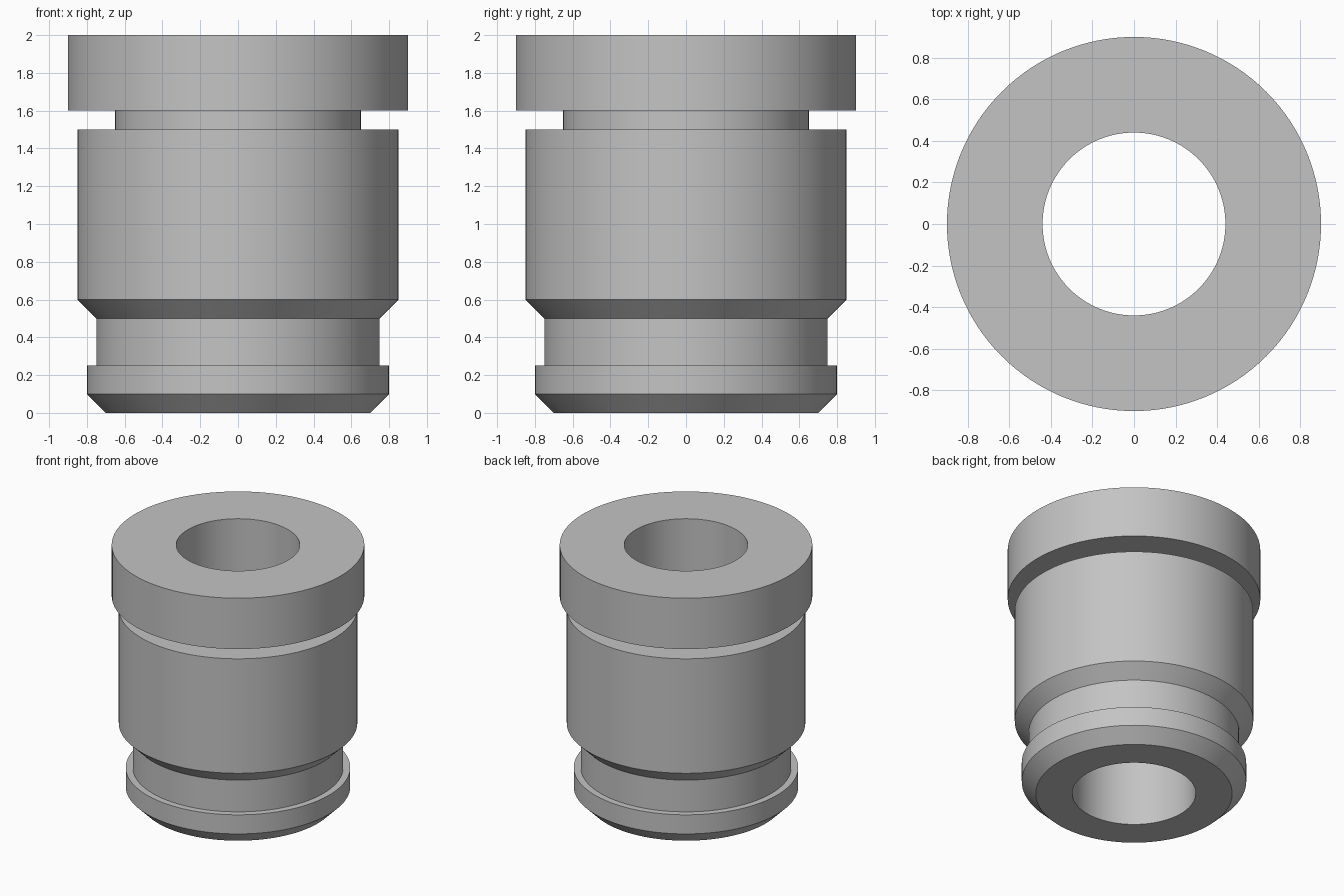
import bpy
import bmesh
from math import radians, tau
from mathutils import Matrix

SEGMENTS = 128
BORE = 0.44

cube = bpy.data.objects.get("Cube")
if cube:
    bpy.data.objects.remove(cube, do_unlink=True)

# Plain grey metal
grey = bpy.data.materials.new("grey metal")
color = (0.55, 0.55, 0.55, 1)
grey.diffuse_color = color
grey.use_nodes = True
grey.node_tree.nodes["Principled BSDF"].inputs["Base Color"].default_value = color


def lathe(name, profile):
    """Revolve a closed (radius, height) profile around the z axis."""
    bm = bmesh.new()
    rings = []
    for i in range(SEGMENTS):
        turn = Matrix.Rotation(tau * i / SEGMENTS, 3, "Z")
        rings.append([bm.verts.new(turn @ Matrix.Translation((r, 0, z)).translation)
                      for r, z in profile])
    count = len(profile)
    for i, ring in enumerate(rings):
        following = rings[(i + 1) % SEGMENTS]
        for j in range(count):
            k = (j + 1) % count
            bm.faces.new((ring[j], following[j], following[k], ring[k]))
    bmesh.ops.recalc_face_normals(bm, faces=bm.faces)
    mesh = bpy.data.meshes.new(name)
    bm.to_mesh(mesh)
    bm.free()
    mesh.materials.append(grey)
    obj = bpy.data.objects.new(name, mesh)
    bpy.context.collection.objects.link(obj)
    bpy.ops.object.select_all(action="DESELECT")
    obj.select_set(True)
    bpy.context.view_layer.objects.active = obj
    bpy.ops.object.shade_smooth_by_angle(angle=radians(30))
    return obj


# Turned bushing: chamfered foot, lower groove, body, upper groove, head flange
lathe("bushing", [
    (BORE, 0), (0.70, 0), (0.80, 0.10), (0.80, 0.25),   # foot
    (0.75, 0.25), (0.75, 0.50),                         # lower groove
    (0.85, 0.60), (0.85, 1.50),                         # body
    (0.65, 1.50), (0.65, 1.60),                         # upper groove
    (0.90, 1.60), (0.90, 2.00), (BORE, 2.00),           # head flange
])
